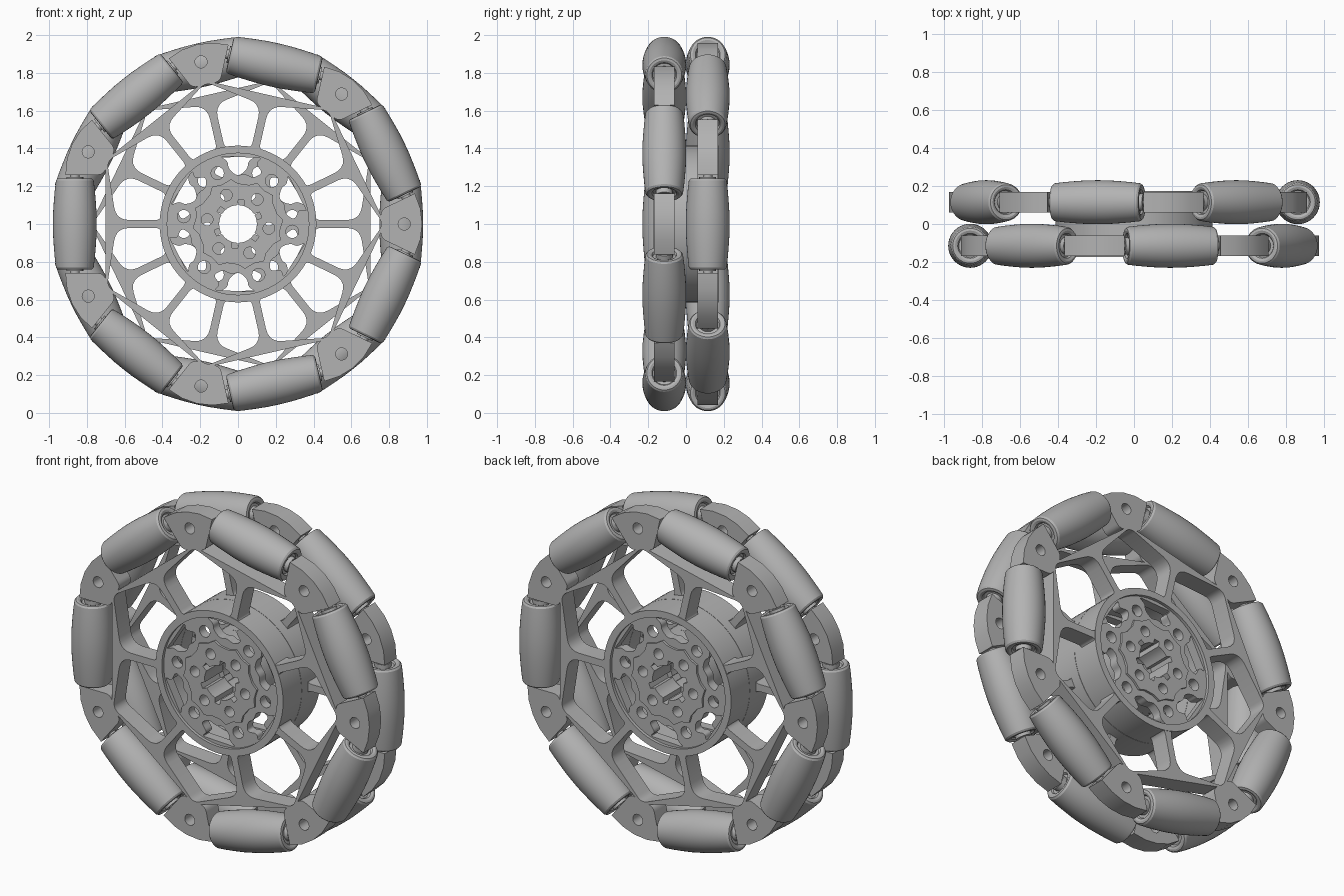
import bpy, bmesh, math
from math import sin, cos, radians, pi
from mathutils import Matrix, Vector

cube = bpy.data.objects.get("Cube")
if cube:
    bpy.data.objects.remove(cube, do_unlink=True)

N = 7                    # rollers per layer
HALF = pi / N            # angle from a claw to the next roller
MID = -0.115             # depth of the front layer
AXLE_R = 0.864           # distance of roller axles from the centre

grey = bpy.data.materials.new("mid grey")
grey.use_nodes = True
GREY = (0.45, 0.45, 0.45, 1)
grey.diffuse_color = GREY
grey.node_tree.nodes["Principled BSDF"].inputs["Base Color"].default_value = GREY


def polar(r, a):
    return Vector((r * cos(a), r * sin(a)))


def roller_frame(d, s, a):
    """Point at distance d along direction a and s sideways."""
    return Vector((d * cos(a) - s * sin(a), d * sin(a) + s * cos(a)))


def circle(r, centre=Vector((0, 0)), n=32):
    return [centre + polar(r, 2 * pi * i / n) for i in range(n)]


def rounded(points, radii, steps=5):
    """Round each corner of a polygon with a quadratic curve."""
    out = []
    for i, p in enumerate(points):
        a, b = points[i - 1] - p, points[(i + 1) % len(points)] - p
        r = radii[i]
        if r == 0:
            out.append(p)
            continue
        a = p + a.normalized() * min(r, a.length * 0.45)
        b = p + b.normalized() * min(r, b.length * 0.45)
        for k in range(steps + 1):
            t = k / steps
            out.append(a * (1 - t) ** 2 + p * 2 * t * (1 - t) + b * t * t)
    return out


def place(name, mesh, matrix):
    """Place a part in the front layer and its half-turn copy in the back one."""
    for layer, turn in (("front", 0), ("back", pi)):
        ob = bpy.data.objects.new(f"{layer}_{name}", mesh)
        ob.matrix_world = Matrix.Rotation(turn, 4, "Z") @ matrix
        bpy.context.scene.collection.objects.link(ob)


def finish(mesh):
    mesh.materials.clear()
    mesh.materials.append(grey)
    mesh.shade_smooth()
    mesh.set_sharp_from_angle(angle=radians(30))


def plate(name, loops, y0, y1):
    """Flat plate with holes, standing in the XZ plane from depth y0 to y1."""
    cu = bpy.data.curves.new(name, "CURVE")
    cu.dimensions, cu.fill_mode, cu.extrude = "2D", "BOTH", abs(y1 - y0) / 2
    for loop in loops:
        sp = cu.splines.new("POLY")
        sp.points.add(len(loop) - 1)
        for q, p in zip(sp.points, loop):
            q.co = (p.x, p.y, 0, 1)
        sp.use_cyclic_u = True
    tmp = bpy.data.objects.new(name, cu)
    bpy.context.scene.collection.objects.link(tmp)
    bpy.context.view_layer.update()
    deps = bpy.context.evaluated_depsgraph_get()
    mesh = bpy.data.meshes.new_from_object(tmp.evaluated_get(deps))
    bpy.data.objects.remove(tmp, do_unlink=True)
    bm = bmesh.new()
    bm.from_mesh(mesh)
    bmesh.ops.remove_doubles(bm, verts=bm.verts, dist=0.0002)
    bmesh.ops.recalc_face_normals(bm, faces=bm.faces)
    bm.to_mesh(mesh)
    bm.free()
    finish(mesh)
    place(name, mesh, Matrix.Translation((0, (y0 + y1) / 2, 0)) @ Matrix.Rotation(pi / 2, 4, "X"))


def lathe(name, profile, n=40):
    """Spin (axial, radius) points about the X axis."""
    bm = bmesh.new()
    vs = [bm.verts.new((s, 0, r)) for s, r in profile]
    edges = [bm.edges.new(e) for e in zip(vs, vs[1:])]
    bmesh.ops.spin(bm, geom=vs + edges, cent=(0, 0, 0), axis=(1, 0, 0),
                   angle=2 * pi, steps=n, use_duplicate=False)
    bmesh.ops.remove_doubles(bm, verts=bm.verts, dist=0.0002)
    bmesh.ops.recalc_face_normals(bm, faces=bm.faces)
    mesh = bpy.data.meshes.new(name)
    bm.to_mesh(mesh)
    bm.free()
    finish(mesh)
    return mesh


# Frame: claws between rollers, rim bars behind them, spokes to the hub
outline, openings, pin_holes = [], [], []
CLAW_SIDE, BAR_OUT, BAR_IN, SPOKE = 0.26, 0.715, 0.645, 0.021
for i in range(N):
    a = 2 * pi * i / N
    edge = HALF - math.asin(CLAW_SIDE / 0.95)
    claw = [roller_frame(BAR_OUT, CLAW_SIDE, a - HALF)]
    claw += [polar(0.975 - 0.025 * k * k, a + edge * k) for k in (-1, -0.5, 0, 0.5, 1)]
    claw += [roller_frame(BAR_OUT, -CLAW_SIDE, a + HALF)]
    outline += rounded(claw, [0.03, 0, 0, 0, 0, 0, 0.03])
    window = [polar(0.77, a),
              roller_frame(BAR_IN, -SPOKE, a + HALF),
              roller_frame(0.41, -SPOKE, a + HALF)]
    window += [polar(0.41, a + HALF * k) for k in (0.6, 0.3, 0, -0.3, -0.6)]
    window += [roller_frame(0.41, SPOKE, a - HALF),
               roller_frame(BAR_IN, SPOKE, a - HALF)]
    openings.append(rounded(window, [0.04, 0.07, 0.03] + [0] * 5 + [0.03, 0.07]))
    pin_holes.append(circle(0.032, polar(0.88, a), 20))
plate("frame", [outline, circle(0.39, n=56)] + openings + pin_holes, -0.17, -0.06)

# Hub ring
plate("hub_ring", [circle(0.415, n=72), circle(0.375, n=72)], -0.173, -0.001)

# Hub face: six bosses reaching the ring, wavy gaps between them
bolts, inner_bolts, gaps = [], [], []
for i in range(6):
    a = radians(-8 + 60 * i)
    bolts.append(circle(0.034, polar(0.29, a), 20))
    inner_bolts.append(circle(0.031, polar(0.165, a), 20))
    shape = [(0.372, 23), (0.335, 17), (0.30, 18), (0.255, 10),
             (0.27, 0), (0.255, -10), (0.30, -18), (0.335, -8), (0.372, -12)]
    gap = [polar(r, a + pi / 6 + radians(d)) for r, d in shape]
    gaps.append(rounded(gap, [0.025] * len(gap)))

# Centre bore with small key slots
bore = []
for i in range(6):
    a = radians(22 + 60 * i)
    bore += [polar(0.1, a + radians(d)) for d in (-30, -20, -10)]
    bore += [polar(0.13, a + radians(d)) for d in (-7, 7)]
    bore += [polar(0.1, a + radians(d)) for d in (10, 20)]
plate("hub_face", [circle(0.38, n=72), bore] + bolts + inner_bolts + gaps, -0.155, -0.1)

# Raised star plate on the hub, and the core behind it
star = []
for i in range(6):
    a = radians(-8 + 60 * i)
    star += [polar(r, a + radians(d)) for r, d in ((0.24, -13), (0.225, 0), (0.24, 13), (0.215, 22), (0.215, 38))]
plate("hub_star", [star, bore] + inner_bolts, -0.168, -0.15)
plate("hub_core", [circle(0.24, n=48), bore] + inner_bolts, -0.105, -0.001)

# Barrel rollers on their axles
half = [(0.225, 0.03), (0.225, 0.06), (0.236, 0.066), (0.242, 0.08), (0.24, 0.092),
        (0.23, 0.1), (0.18, 0.106), (0.12, 0.111), (0.06, 0.115)]
barrel = half + [(0, 0.116)] + [(-s, r) for s, r in reversed(half)]
roller = lathe("roller", barrel)
axle = lathe("axle", [(0.29, 0), (0.29, 0.025), (0.25, 0.025), (0.25, 0.045), (0.22, 0.045),
                      (-0.22, 0.045), (-0.25, 0.045), (-0.25, 0.025), (-0.29, 0.025), (-0.29, 0)], 20)
for i in range(N):
    a = pi + 2 * pi * i / N
    spot = Matrix.Translation((AXLE_R * cos(a), MID, AXLE_R * sin(a))) @ Matrix.Rotation(pi / 2 - a, 4, "Y")
    place(f"roller_{i + 1}", roller, spot)
    place(f"axle_{i + 1}", axle, spot)

# Stand the wheel on the ground
for ob in bpy.context.scene.collection.objects:
    if ob.name.startswith(("front_", "back_")):
        ob.matrix_world = Matrix.Translation((0, 0, 1)) @ ob.matrix_world
